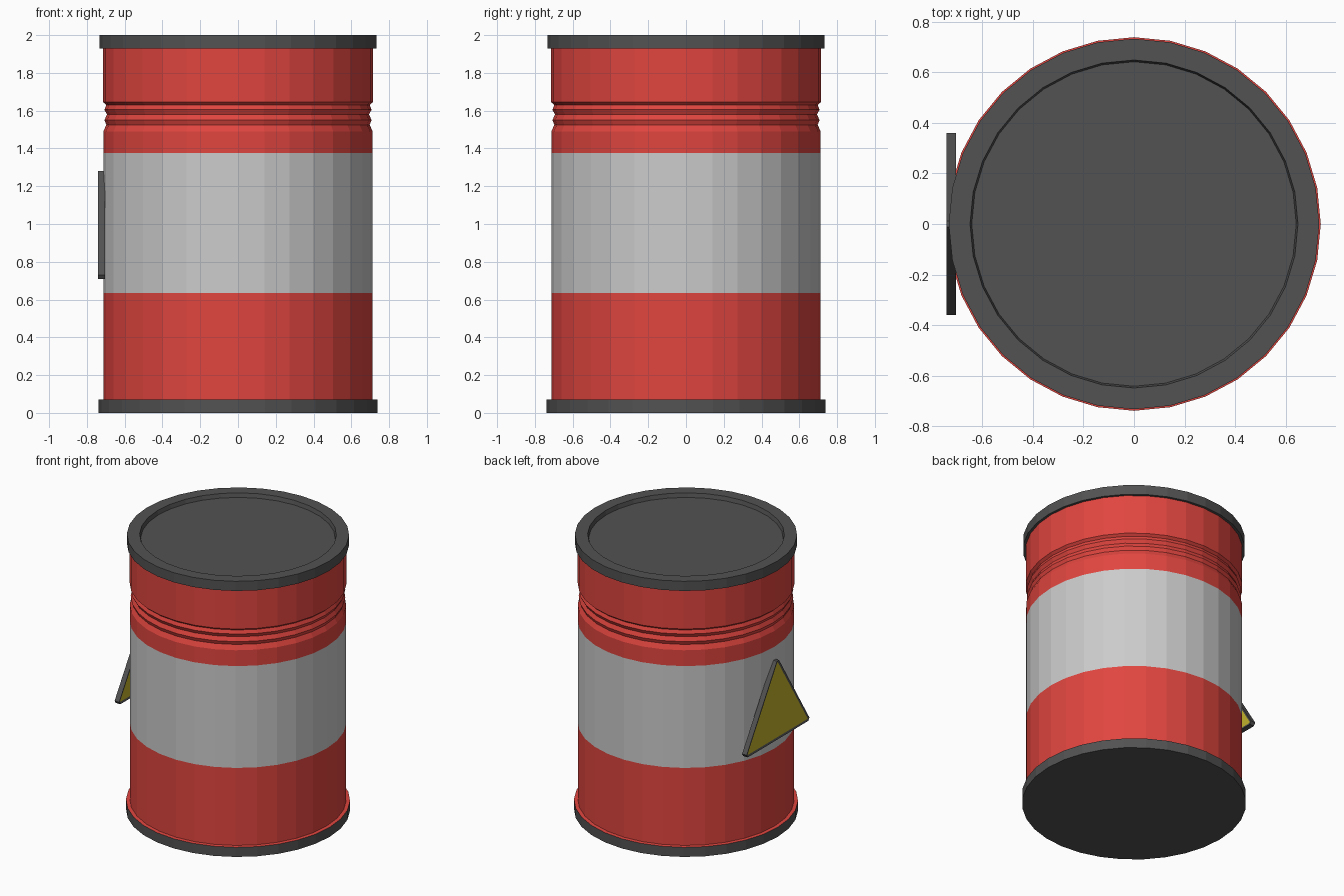
import bpy, bmesh, math

if "Cube" in bpy.data.objects:
    bpy.data.objects.remove(bpy.data.objects["Cube"])

SIDES = 32


def material(name, rgb):
    m = bpy.data.materials.new(name)
    m.diffuse_color = (*rgb, 1)
    m.use_nodes = True
    m.node_tree.nodes["Principled BSDF"].inputs["Base Color"].default_value = m.diffuse_color
    return m


red = material("red_paint", (0.75, 0.06, 0.05))
white = material("light_band", (0.6, 0.6, 0.6))
dark = material("dark_metal", (0.085, 0.085, 0.085))
yellow = material("yellow_panel", (0.54, 0.44, 0.025))


def finish(name, bm, *mats):
    mesh = bpy.data.meshes.new(name)
    bm.to_mesh(mesh)
    bm.free()
    for m in mats:
        mesh.materials.append(m)
    ob = bpy.data.objects.new(name, mesh)
    bpy.context.collection.objects.link(ob)
    return ob


def lathe(name, profile, mat):
    """Spin an (r, z) profile, listed bottom to top on the outside."""
    bm = bmesh.new()
    rings = []
    for r, z in profile:
        if r == 0:
            rings.append([bm.verts.new((0, 0, z))] * SIDES)
        else:
            rings.append([bm.verts.new((r * math.cos(i * math.tau / SIDES),
                                        r * math.sin(i * math.tau / SIDES), z))
                          for i in range(SIDES)])
    for a, b in zip(rings, rings[1:]):
        for i in range(SIDES):
            j = (i + 1) % SIDES
            bm.faces.new(list(dict.fromkeys((a[i], a[j], b[j], b[i]))))
    return finish(name, bm, mat)


# Barrel shell, bottom to top
lathe("bottom_rim", [(0, 0), (0.738, 0), (0.738, 0.07)], dark)
lathe("lower_body", [(0.738, 0.07), (0.713, 0.072), (0.713, 0.635)], red)
lathe("middle_band", [(0.713, 0.635), (0.713, 1.375)], white)
lathe("upper_body", [(0.713, 1.375), (0.713, 1.49), (0.697, 1.525), (0.707, 1.55),
                     (0.694, 1.58), (0.707, 1.605), (0.697, 1.63), (0.714, 1.645),
                     (0.714, 1.93)], red)
lathe("lid", [(0.714, 1.93), (0.732, 1.93), (0.732, 2.0), (0.648, 2.0),
              (0.641, 1.97), (0, 1.97)], dark)

# Triangular warning sign with clipped corners and recessed panels on both sides
bm = bmesh.new()
half = [(0.012, 1.28), (0.36, 0.73), (0.347, 0.71)]
outline = half + [(-y, z) for y, z in reversed(half)]
front = bm.faces.new([bm.verts.new((-0.74, y, z)) for y, z in outline])
ext = bmesh.ops.extrude_face_region(bm, geom=[front], use_keep_orig=True)
bmesh.ops.translate(bm, vec=(0.037, 0, 0),
                    verts=[g for g in ext["geom"] if isinstance(g, bmesh.types.BMVert)])
bmesh.ops.recalc_face_normals(bm, faces=bm.faces)
panels = [f for f in bm.faces if abs(f.normal.x) > 0.9]
bmesh.ops.inset_individual(bm, faces=panels, thickness=0.016, depth=-0.004)
for f in panels:
    f.material_index = 1
finish("warning_sign", bm, dark, yellow)
